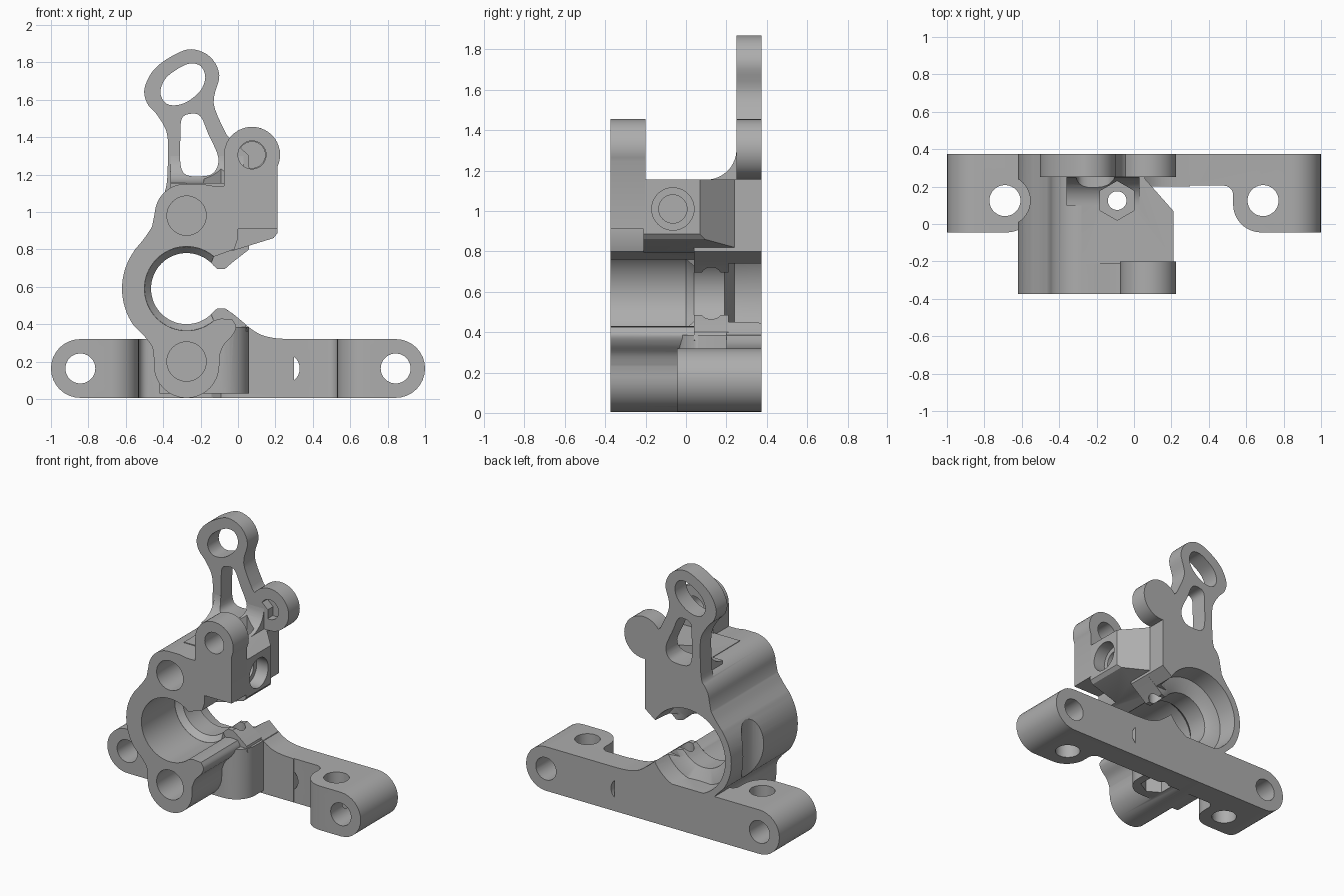
import bpy, bmesh, math

cube = bpy.data.objects.get("Cube")
if cube:
    bpy.data.objects.remove(cube, do_unlink=True)

grey = bpy.data.materials.new("machined grey")
grey.use_nodes = True
grey.diffuse_color = (0.42, 0.42, 0.42, 1)
grey.node_tree.nodes["Principled BSDF"].inputs["Base Color"].default_value = grey.diffuse_color

FRONT, BACK = -0.375, 0.375


def place(axis, u, v, t):
    return {"x": (t, u, v), "y": (u, t, v), "z": (u, v, t)}[axis]


def arc(cx, cy, r, start, end, n=16):
    angles = [math.radians(start + (end - start) * i / n) for i in range(n + 1)]
    return [(cx + r * math.cos(a), cy + r * math.sin(a)) for a in angles]


def smooth(pts, closed=False, n=5):
    """Catmull-Rom curve through the points."""
    out, count = [], len(pts)
    get = (lambda i: pts[i % count]) if closed else (lambda i: pts[max(0, min(count - 1, i))])
    for i in range(count if closed else count - 1):
        a, b, c, d = (get(i + k) for k in (-1, 0, 1, 2))
        for s in range(n):
            t = s / n
            out.append(tuple(0.5 * (2 * q + (r - p) * t + (2 * p - 5 * q + 4 * r - w) * t * t
                                    + (3 * q - p - 3 * r + w) * t ** 3)
                             for p, q, r, w in zip(a, b, c, d)))
    return out if closed else out + [pts[-1]]


def loft(name, rings, axis):
    """Solid through matching outlines, each given as (points, position)."""
    bm = bmesh.new()
    loops = [[bm.verts.new(place(axis, u, v, t)) for u, v in pts] for pts, t in rings]
    bm.faces.new(loops[0])
    bm.faces.new(loops[-1])
    for lo, hi in zip(loops, loops[1:]):
        for i in range(len(lo)):
            j = (i + 1) % len(lo)
            bm.faces.new((lo[i], lo[j], hi[j], hi[i]))
    bmesh.ops.recalc_face_normals(bm, faces=bm.faces)
    mesh = bpy.data.meshes.new(name)
    bm.to_mesh(mesh)
    bm.free()
    mesh.materials.append(grey)
    obj = bpy.data.objects.new(name, mesh)
    bpy.context.collection.objects.link(obj)
    return obj


def prism(name, pts, a, b, axis="y"):
    return loft(name, [(pts, a), (pts, b)], axis)


def rod(u, v, r, a, b, axis="y", n=40, r2=None):
    rings = [(arc(u, v, rad, 90, 450 - 360 / n, n - 1), t) for rad, t in ((r, a), (r2 or r, b))]
    return loft("cutter", rings, axis)


def combine(target, other, op):
    mod = target.modifiers.new(op, "BOOLEAN")
    mod.operation, mod.solver, mod.object = op, "EXACT", other
    bpy.context.view_layer.objects.active = target
    bpy.ops.object.modifier_apply(modifier=mod.name)
    bpy.data.objects.remove(other, do_unlink=True)


def cut(target, *others):
    for o in others:
        combine(target, o, "DIFFERENCE")


def add(target, *others):
    for o in others:
        combine(target, o, "UNION")


# Mounting bar: rounded ends, thick lugs, thin middle
bar = prism("mounting_bar", arc(0.843, 0.163, 0.157, -90, 90) + arc(-0.843, 0.163, 0.157, 90, 270),
            -0.045, BACK)
side = [(0.75, -0.1), (0.75, -0.046)] + arc(0.68, 0.105, 0.15, 270, 180, 10)
side += arc(0.48, 0.155, 0.05, 0, 90, 6)
cut(bar, prism("cutter", side + [(-x, y) for x, y in reversed(side)], -0.1, 0.5, "z"))
for x in (-0.843, 0.25, 0.843):
    cut(bar, rod(x, 0.163, 0.08, -0.2, 0.5))
for x in (-0.69, 0.69):
    cut(bar, rod(x, 0.125, 0.083, -0.1, 0.5, "z"))

# Clamp body: C-shaped section with two bosses
outline = arc(-0.28, 0.985, 0.165, 90, 175)
outline += smooth([(-0.46, 0.92), (-0.5, 0.86), (-0.55, 0.8)])
outline += arc(-0.275, 0.59, 0.345, 145, 215)
outline += smooth([(-0.5, 0.335), (-0.46, 0.28), (-0.45, 0.22)])
outline += arc(-0.275, 0.18, 0.175, 180, 360)
outline += smooth([(-0.1, 0.23), (-0.075, 0.29), (-0.03, 0.34), (-0.01, 0.385), (-0.03, 0.425)])
outline += [(-0.09, 0.43), (-0.13, 0.42), (-0.2, 0.59), (-0.13, 0.76), (-0.09, 0.775),
            (-0.02, 0.8), (0, 0.86), (0, 1.14), (-0.14, 1.14), (-0.2, 1.15)]
body = prism("clamp_bracket", outline, FRONT, BACK)

# Bolt block with a bevelled back corner
block = prism("bolt_block", [(-0.16, 0.79), (-0.02, 0.795), (0.19, 0.86), (0.21, 0.885),
                             (0.21, 1.155), (-0.28, 1.155)], -0.21, BACK)
cut(block, prism("cutter", [(0.3, 0.07), (0.21, 0.07), (0.06, 0.24), (0.06, 0.5), (0.3, 0.5)],
                 0.5, 1.5, "z"))

# Front ear
ear = prism("front_ear", [(-0.09, 0.91), (0.212, 0.91)] + arc(0.075, 1.305, 0.15, -24, 180, 24)
            + [(-0.075, 1.15)], FRONT, -0.2)
cut(ear, rod(0.075, 1.305, 0.075, -0.5, 0))

# Lower column and the web that rises from the bar to the jaw
column = prism("nut_column", arc(-0.09, 0.11, 0.15, -90, 0, 10) + [(0.06, BACK), (-0.42, BACK),
                                                                (-0.42, -0.04)], 0.03, 0.385, "z")
top = smooth([(0.3, 0.32), (0.2, 0.325), (0.12, 0.345), (0.05, 0.39), (-0.02, 0.45)])
web = prism("lower_web", [(-0.4, 0.01), (0.3, 0.01)] + top + [(-0.1, 0.44), (-0.4, 0.42)], 0.2, BACK)

# Narrow inner lips of the jaw
low_lip = prism("lower_lip", [(-0.16, 0.35), (0.05, 0.36), (0.04, 0.4), (-0.02, 0.45), (-0.07, 0.485),
                              (-0.11, 0.485), (-0.15, 0.45)], 0.04, 0.21)
high_lip = prism("upper_lip", [(-0.16, 0.85), (-0.15, 0.73), (-0.11, 0.695), (-0.07, 0.695),
                               (-0.03, 0.73), (0.06, 0.8), (0.06, 0.9)], 0.04, 0.21)
high_back = prism("rear_jaw", [(-0.2, 1), (-0.16, 0.78), (-0.1, 0.74), (-0.02, 0.74),
                               (0.06, 0.8), (0.06, 1)], 0.2, BACK)

# Rear arm, its tab, and the fillet down to the body
left = smooth([(-0.43, 1.02), (-0.385, 1.13), (-0.375, 1.28), (-0.38, 1.42), (-0.43, 1.515),
               (-0.485, 1.58), (-0.5, 1.66), (-0.45, 1.76), (-0.35, 1.835), (-0.25, 1.87),
               (-0.15, 1.83), (-0.1, 1.73), (-0.13, 1.58), (-0.06, 1.41)])
arm = prism("rear_arm", left + [(0.06, 1.3), (0.06, 0.9), (-0.4, 0.9)], 0.25, BACK)
tab = rod(0.075, 1.305, 0.15, 0.25, BACK)
cut(tab, rod(0.075, 1.305, 0.07, 0.2, 0.31))
fillet = prism("arm_fillet", [(0.26, 1.3), (0.26, 1.1), (0.1, 1.1)]
               + arc(0.1, 1.305, 0.15, 270, 358, 10), -0.36, 0.03, "x")

add(body, block, ear, column, web, low_lip, high_lip, high_back, arm, tab, fillet)

# Slots in the arm
upper_slot = [(-0.415, 1.64), (-0.39, 1.585), (-0.34, 1.57), (-0.27, 1.59), (-0.2, 1.65),
              (-0.175, 1.72), (-0.2, 1.78), (-0.26, 1.793), (-0.33, 1.76), (-0.39, 1.71)]
lower_slot = [(-0.3, 1.5), (-0.25, 1.525), (-0.2, 1.51), (-0.16, 1.42), (-0.105, 1.29),
              (-0.13, 1.21), (-0.2, 1.19), (-0.28, 1.2), (-0.308, 1.26), (-0.308, 1.4)]
for slot in (upper_slot, lower_slot):
    cut(body, prism("cutter", smooth(slot, True), 0, 0.5))

# Main bore: wide front, narrow middle, flared back
cut(body, rod(-0.275, 0.59, 0.19, -0.5, 0.5, n=64),
    rod(-0.275, 0.59, 0.225, -0.5, 0.0, n=64),
    rod(-0.275, 0.59, 0.225, -0.001, 0.04, n=64, r2=0.19),
    rod(-0.275, 0.59, 0.19, 0.19, 0.24, n=64, r2=0.285),
    rod(-0.275, 0.59, 0.285, 0.239, 0.4, n=64, r2=0.3))

# Screw clearance beside the lug, then join the bar
cut(body, rod(-0.69, 0.125, 0.135, 0, 1, "z"))
add(body, bar)

# Boss holes, bolt hole, and the vertical nut pockets
for z in (0.2, 0.98):
    cut(body, rod(-0.275, z, 0.105, -0.5, -0.05))
cut(body, rod(-0.065, 1.01, 0.105, 0.12, 0.4, "x"), rod(-0.065, 1.01, 0.07, -0.02, 0.2, "x"),
    rod(-0.09, 0.125, 0.05, -0.1, 1.4, "z"),
    rod(-0.09, 0.125, 0.105, 1.04, 1.25, "z", 6), rod(-0.09, 0.125, 0.105, -0.1, 0.2, "z", 6))

bpy.ops.object.select_all(action="DESELECT")
body.select_set(True)
bpy.context.view_layer.objects.active = body
bpy.ops.object.shade_smooth_by_angle(angle=math.radians(30))
